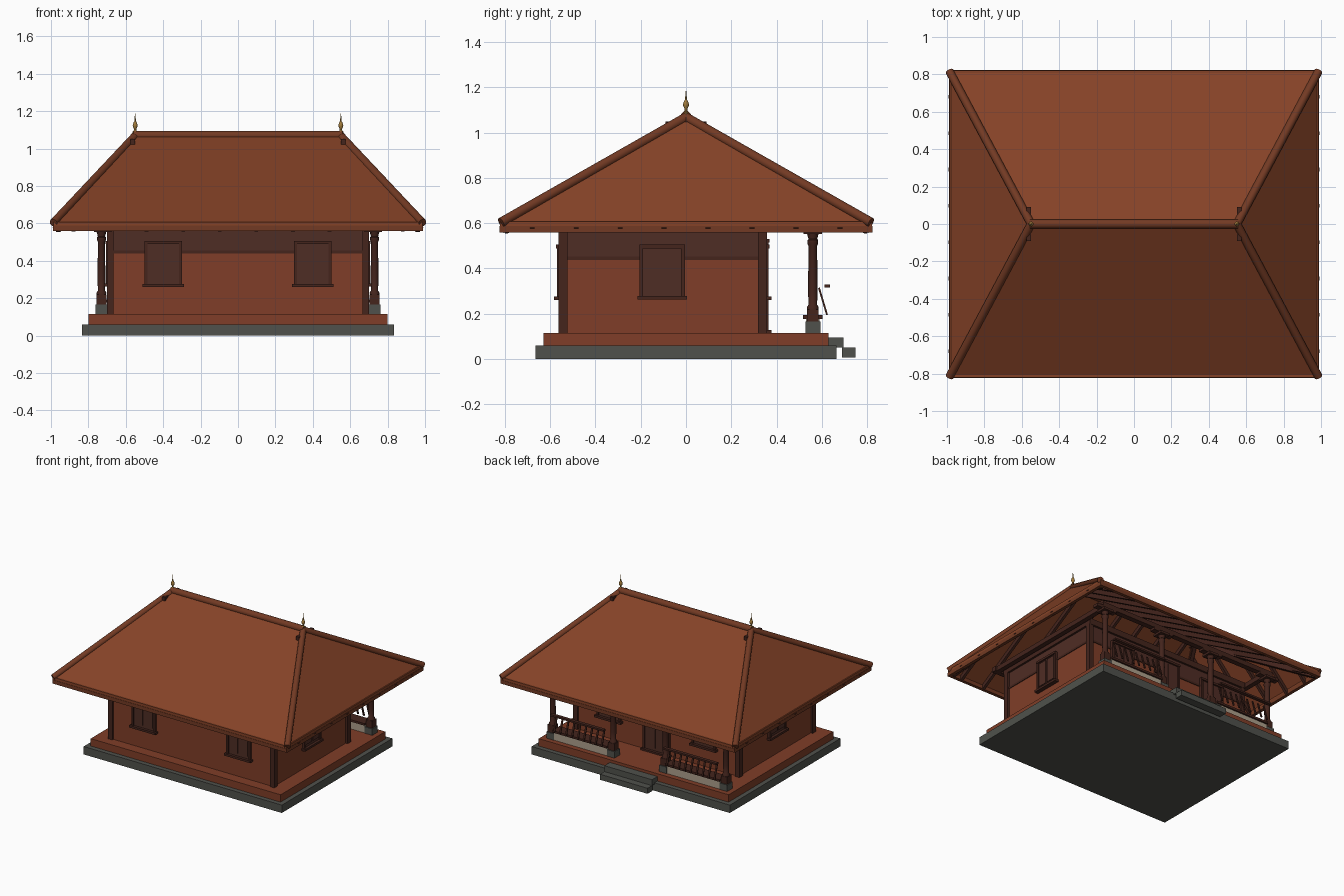
import bpy, bmesh, math
from mathutils import Vector

if "Cube" in bpy.data.objects:
    bpy.data.objects.remove(bpy.data.objects["Cube"], do_unlink=True)


def material(name, *rgb):
    m = bpy.data.materials.new(name)
    m.use_nodes = True
    m.diffuse_color = (*rgb, 1)
    m.node_tree.nodes["Principled BSDF"].inputs["Base Color"].default_value = (*rgb, 1)
    return m


ROOF = material("roof tile", 0.235, 0.055, 0.02)
RIDGE = material("ridge tile", 0.17, 0.042, 0.017)
WALL = material("red clay wall", 0.215, 0.048, 0.021)
WOOD = material("brown wood", 0.078, 0.026, 0.018)
DARK = material("dark timber", 0.058, 0.018, 0.012)
STONE = material("grey stone", 0.08, 0.083, 0.072)
CREAM = material("cream plaster", 0.42, 0.35, 0.26)
GOLD = material("brass", 0.36, 0.2, 0.045)


def finish(name, bm, mat, smooth=False):
    bmesh.ops.recalc_face_normals(bm, faces=bm.faces[:])
    mesh = bpy.data.meshes.new(name)
    bm.to_mesh(mesh)
    bm.free()
    mesh.materials.append(mat)
    ob = bpy.data.objects.new(name, mesh)
    bpy.context.collection.objects.link(ob)
    if smooth:
        bpy.ops.object.select_all(action='DESELECT')
        ob.select_set(True)
        bpy.context.view_layer.objects.active = ob
        bpy.ops.object.shade_smooth_by_angle(angle=math.radians(40))
    return ob


def box(name, mat, x, y, z):
    """Box from (low, high) ranges on each axis."""
    bm = bmesh.new()
    bmesh.ops.create_cube(bm, size=1)
    for v in bm.verts:
        for i, (lo, hi) in enumerate((x, y, z)):
            v.co[i] = (lo + hi) / 2 + v.co[i] * (hi - lo)
    return finish(name, bm, mat)


def around(c, half):
    return (c - half, c + half)


def bar(name, mat, a, b, w, h, sides=4):
    """Straight bar between two points: square section, or round with more sides."""
    a, b = Vector(a), Vector(b)
    d = b - a
    bm = bmesh.new()
    if sides == 4:
        bmesh.ops.create_cube(bm, size=1)
        for v in bm.verts:
            v.co = Vector((v.co.x * w, v.co.y * h, v.co.z * d.length))
    else:
        bmesh.ops.create_cone(bm, cap_ends=True, segments=sides, radius1=w / 2,
                              radius2=w / 2, depth=d.length)
    side = Vector((0, 0, 1)).cross(d)
    side = side.normalized() if side.length > 1e-5 else Vector((1, 0, 0))
    up = d.normalized().cross(side)
    for v in bm.verts:
        v.co = (a + b) / 2 + side * v.co.x + up * v.co.y + d.normalized() * v.co.z
    return finish(name, bm, mat, sides > 4)


def lathe(name, mat, profile, x, y, sides=16):
    bm = bmesh.new()
    verts = [bm.verts.new((x + r, y, z)) for r, z in profile]
    edges = [bm.edges.new(p) for p in zip(verts, verts[1:])]
    bmesh.ops.spin(bm, geom=verts + edges, cent=(x, y, 0), axis=(0, 0, 1),
                   angle=math.tau, steps=sides)
    bmesh.ops.remove_doubles(bm, verts=bm.verts[:], dist=0.0002)
    return finish(name, bm, mat, True)


# Plinth, floor and entrance steps
plinth = box("stone_plinth", STONE, (-0.835, 0.835), (-0.665, 0.665), (0, 0.06))
box("clay_floor", WALL, (-0.8, 0.8), (-0.63, 0.63), (0.06, 0.116))
box("upper_step", STONE, (-0.2, 0.2), (0.63, 0.695), (0.05, 0.095))
box("lower_step", STONE, (-0.2, 0.2), (0.688, 0.748), (0.008, 0.05))

# House body: clay walls with a timber band and rails
BX, Y0, Y1 = 0.685, -0.55, 0.345
box("clay_walls", WALL, (-BX, BX), (Y0, Y1), (0.115, 0.44))
box("timber_band", WOOD, (-BX, BX), (Y0, Y1), (0.44, 0.6))
box("band_rail", DARK, (-BX - 0.005, BX + 0.005), (Y0 - 0.005, Y1 + 0.005), (0.438, 0.454))
box("wall_plate", DARK, (-BX - 0.015, BX + 0.015), (Y0 - 0.015, Y1 + 0.015), (0.565, 0.61))
for sx in (-1, 1):
    for y in (Y0 + 0.007, Y1 - 0.007):
        box("corner_post", DARK, around(sx * 0.683, 0.018), around(y, 0.02), (0.115, 0.6))


def opening(name, axis, c, face, sign, half, z0, z1):
    """Framed shutters on a wall: axis 0 lies along x, axis 1 along y."""
    def part(label, mat, u, depth, z):
        d = tuple(sorted((face - sign * 0.01, face + sign * depth)))
        box(name + label, mat, *((u, d) if axis == 0 else (d, u)), z)
    part("_panel", WOOD, around(c, half - 0.01), 0.012, (z0, z1))
    for s in (-1, 1):
        part("_jamb", DARK, around(c + s * (half - 0.008), 0.008), 0.02, (z0, z1))
        part("_leaf", WOOD, around(c + s * half * 0.42, half * 0.36), 0.018, (z0 + 0.025, z1 - 0.025))
    part("_head", DARK, around(c, half), 0.024, (z1 - 0.016, z1))
    part("_sill", DARK, around(c, half + 0.01), 0.032, (z0 - 0.012, z0 + 0.004))


for x in (-0.4, 0.4):
    opening("front_window", 0, x, Y0, -1, 0.1, 0.272, 0.505)
    opening("porch_window", 0, x, Y1, 1, 0.1, 0.272, 0.505)
for s in (-1, 1):
    opening("side_window", 1, -0.105, s * BX, s, 0.1, 0.275, 0.505)
opening("door", 0, 0, Y1, 1, 0.11, 0.125, 0.53)

# Porch columns on stone feet
PY = 0.56
SHAFT = [(0, 0.215), (0.025, 0.215), (0.026, 0.23), (0.019, 0.24), (0.021, 0.3),
         (0.019, 0.5), (0.024, 0.51), (0.024, 0.525), (0.019, 0.53), (0.026, 0.555), (0, 0.555)]
for x in (-0.73, -0.22, 0.22, 0.73):
    box("column_foot", STONE, around(x, 0.032), around(PY, 0.033), (0.115, 0.165))
    box("column_block", DARK, around(x, 0.026), around(PY, 0.026), (0.165, 0.22))
    lathe("column_shaft", DARK, SHAFT, x, PY)
    box("column_capital", DARK, around(x, 0.04), around(PY, 0.04), (0.553, 0.57))
    box("column_bracket", DARK, around(x, 0.085), around(PY, 0.022), (0.568, 0.59))

# Ring beam carrying the eaves
box("porch_beam", DARK, (-0.76, 0.76), around(PY, 0.02), (0.585, 0.62))
box("front_beam", DARK, (-0.76, 0.76), around(-0.6, 0.018), (0.585, 0.62))
for s in (-1, 1):
    box("side_beam", DARK, around(s * 0.73, 0.018), (-0.6, PY), (0.585, 0.62))

# Porch benches with leaning slats
for s in (-1, 1):
    c = s * 0.475
    box("bench_wall", CREAM, around(c, 0.225), around(PY, 0.03), (0.115, 0.178))
    box("bench_seat", DARK, around(c, 0.228), around(PY, 0.043), (0.178, 0.194))
    box("bench_rail", DARK, around(c, 0.225), around(0.624, 0.013), (0.317, 0.33))
    for i in range(9):
        x = c + (i - 4) * 0.05
        bar("bench_slat", DARK, (x, 0.587, 0.315), (x, 0.623, 0.195), 0.012, 0.008)

# Hipped roof shell
EX, EY, EZ, RX, RZ = 0.985, 0.82, 0.6, 0.55, 1.075
bm = bmesh.new()
a, b, c, d = [bm.verts.new((x * EX, y * EY, EZ)) for x, y in ((-1, -1), (1, -1), (1, 1), (-1, 1))]
l, r = bm.verts.new((-RX, 0, RZ)), bm.verts.new((RX, 0, RZ))
for f in ((a, b, r, l), (c, d, l, r), (b, c, r), (d, a, l)):
    bm.faces.new(f)
shell = finish("roof_shell", bm, ROOF)
for p in shell.data.polygons:
    if p.normal.z < 0:
        shell.data.flip_normals()
        break
solid = shell.modifiers.new("thickness", 'SOLIDIFY')
solid.thickness = 0.018
solid.offset = -1

# Eave boards: a dark fascia below a tile edge
for s in (-1, 1):
    for name, mat, z, g in (("fascia", RIDGE, (0.56, 0.588), 0.002), ("tile_edge", ROOF, (0.586, 0.608), 0)):
        box(name + "_long", mat, (-EX - g, EX + g), around(s * (EY - 0.008), 0.01 + g), z)
        box(name + "_short", mat, around(s * (EX - 0.008), 0.01 + g), (-EY, EY), z)

# Rafters under the four slopes, cut short where they meet the hips
DROP = 0.036


def rafter(p, along_x, s):
    run, top, rise = (EX - RX, RX, RZ - EZ) if along_x else (EY, 0, RZ - EZ)
    if along_x:
        t = 1 - abs(p) / EY
        ends = [(s * (EX - k * run), p, EZ - DROP + k * rise) for k in (0.01, t)]
    else:
        t = min(1, (EX - abs(p)) / (EX - RX))
        ends = [(p, s * (EY - k * run), EZ - DROP + k * rise) for k in (0.01, t)]
    bar("rafter", DARK, *ends, 0.02, 0.03)


for s in (-1, 1):
    for i in range(10):
        rafter(-0.88 + i * 0.1956, False, s)
    for i in range(8):
        rafter(-0.68 + i * 0.1943, True, s)

# Hip and ridge caps with crest blocks and brass finials
bar("ridge_cap", RIDGE, (-RX - 0.01, 0, RZ - 0.005), (RX + 0.01, 0, RZ - 0.005), 0.05, 0.05, 12)
FINIAL = [(0, 1.08), (0.013, 1.08), (0.013, 1.09), (0.006, 1.098), (0.006, 1.106), (0.012, 1.116),
          (0.013, 1.126), (0.009, 1.138), (0.004, 1.147), (0.003, 1.165), (0, 1.195)]
for sx in (-1, 1):
    for sy in (-1, 1):
        bar("hip_cap", RIDGE, (sx * RX, 0, RZ - 0.008),
            (sx * (EX + 0.002), sy * (EY - 0.003), EZ + 0.003), 0.044, 0.044, 12)
        bar("hip_rafter", DARK, (sx * RX, 0, RZ - 0.05),
            (sx * (EX - 0.02), sy * (EY - 0.02), EZ - 0.03), 0.025, 0.035)
    box("crest_block", DARK, around(sx * 0.563, 0.013), (-0.09, 0.09), (1.02, 1.05))
    lathe("finial", GOLD, FINIAL, sx * RX, 0, 12)
